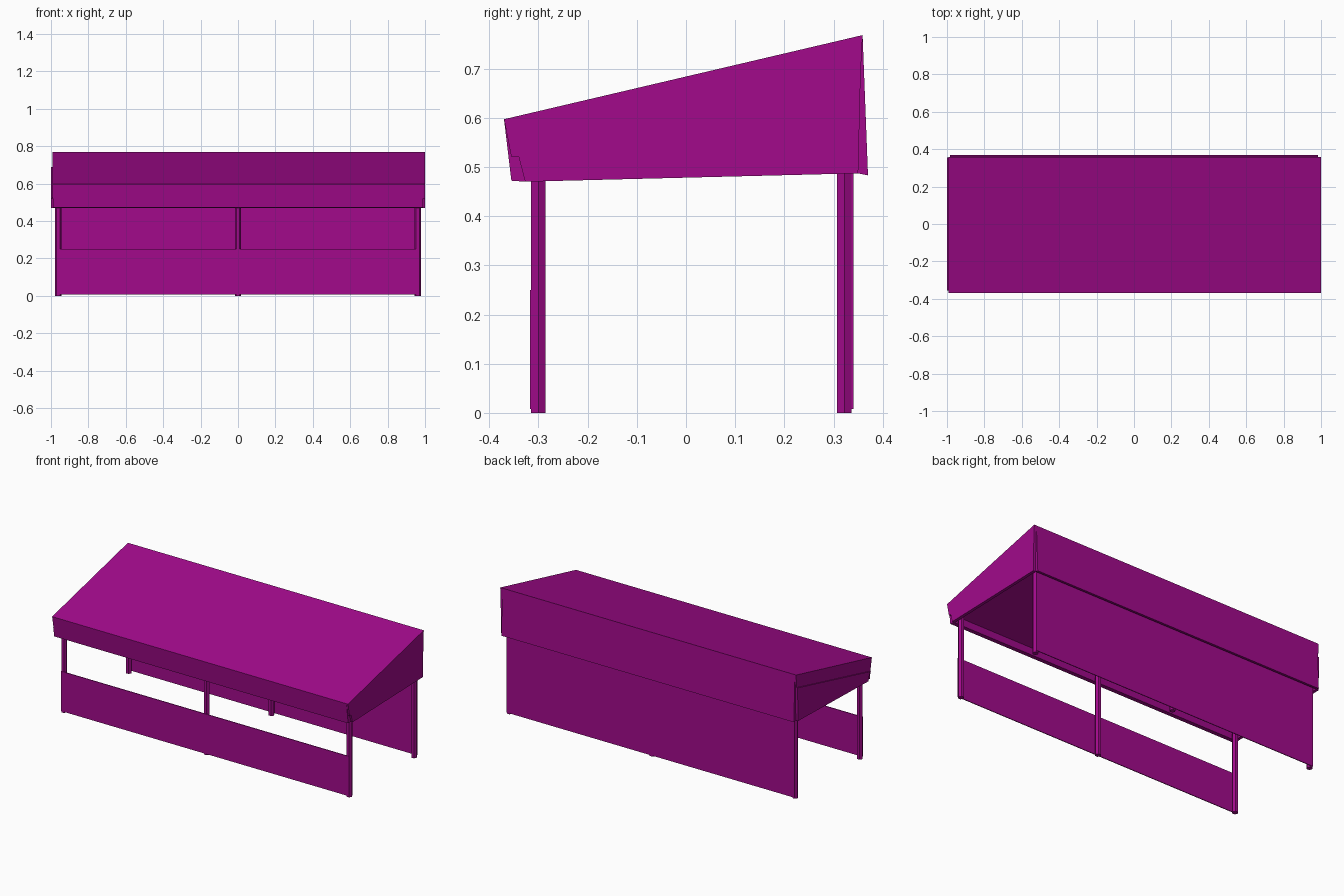
import bpy, bmesh, math

if "Cube" in bpy.data.objects:
    bpy.data.objects.remove(bpy.data.objects["Cube"])

mat = bpy.data.materials.new("magenta")
mat.diffuse_color = (0.36, 0.003, 0.26, 1)
mat.use_nodes = True
mat.node_tree.nodes["Principled BSDF"].inputs["Base Color"].default_value = mat.diffuse_color


def finish(name, bm):
    bmesh.ops.recalc_face_normals(bm, faces=bm.faces)
    me = bpy.data.meshes.new(name)
    bm.to_mesh(me)
    bm.free()
    me.materials.append(mat)
    ob = bpy.data.objects.new(name, me)
    bpy.context.collection.objects.link(ob)
    return ob


def extrude_x(name, profile, x0, x1):
    """Extrude a (y, z) profile from x0 to x1."""
    bm = bmesh.new()
    face = bm.faces.new([bm.verts.new((x0, y, z)) for y, z in profile])
    new = bmesh.ops.extrude_face_region(bm, geom=[face])["geom"]
    verts = [g for g in new if isinstance(g, bmesh.types.BMVert)]
    bmesh.ops.translate(bm, verts=verts, vec=(x1 - x0, 0, 0))
    return finish(name, bm)


def post(name, x, y, height, r=0.017):
    """Six-sided upright with corners pointing along x."""
    bm = bmesh.new()
    ring = [bm.verts.new((x + r * math.cos(i * math.pi / 3),
                          y + r * math.sin(i * math.pi / 3), 0)) for i in range(6)]
    face = bm.faces.new(ring)
    new = bmesh.ops.extrude_face_region(bm, geom=[face])["geom"]
    verts = [g for g in new if isinstance(g, bmesh.types.BMVert)]
    bmesh.ops.translate(bm, verts=verts, vec=(0, 0, height))
    return finish(name, bm)


# sloped roof slab
extrude_x("roof", [(-0.37, 0.597), (0.359, 0.768), (0.355, 0.69), (-0.355, 0.52)],
          -0.993, 1.0)

# front and back fascia boards
extrude_x("front_fascia", [(-0.37, 0.597), (-0.34, 0.522), (-0.327, 0.47), (-0.355, 0.472)],
          -0.99, 0.99)
extrude_x("back_fascia", [(0.359, 0.768), (0.37, 0.483), (0.35, 0.487), (0.354, 0.69)],
          -0.985, 0.985)

# side boards under the roof
side = [(-0.355, 0.52), (0.355, 0.69), (0.35, 0.487), (-0.327, 0.47), (-0.34, 0.52)]
for label, s in (("left", -1), ("right", 1)):
    extrude_x(label + "_side_board", side, s * 0.982, s * 1.0)

# posts
for label, x in (("left", -0.961), ("middle", 0), ("right", 0.961)):
    post("front_post_" + label, x, -0.3, 0.535)
    post("back_post_" + label, x, 0.322, 0.68)

# low front wall and full back wall
for name, y0, y1, top in (("front_wall", -0.317, -0.312, 0.25), ("back_wall", 0.336, 0.341, 0.5)):
    extrude_x(name, [(y0, 0.008), (y1, 0.008), (y1, top), (y0, top)], -0.97, 0.97)
